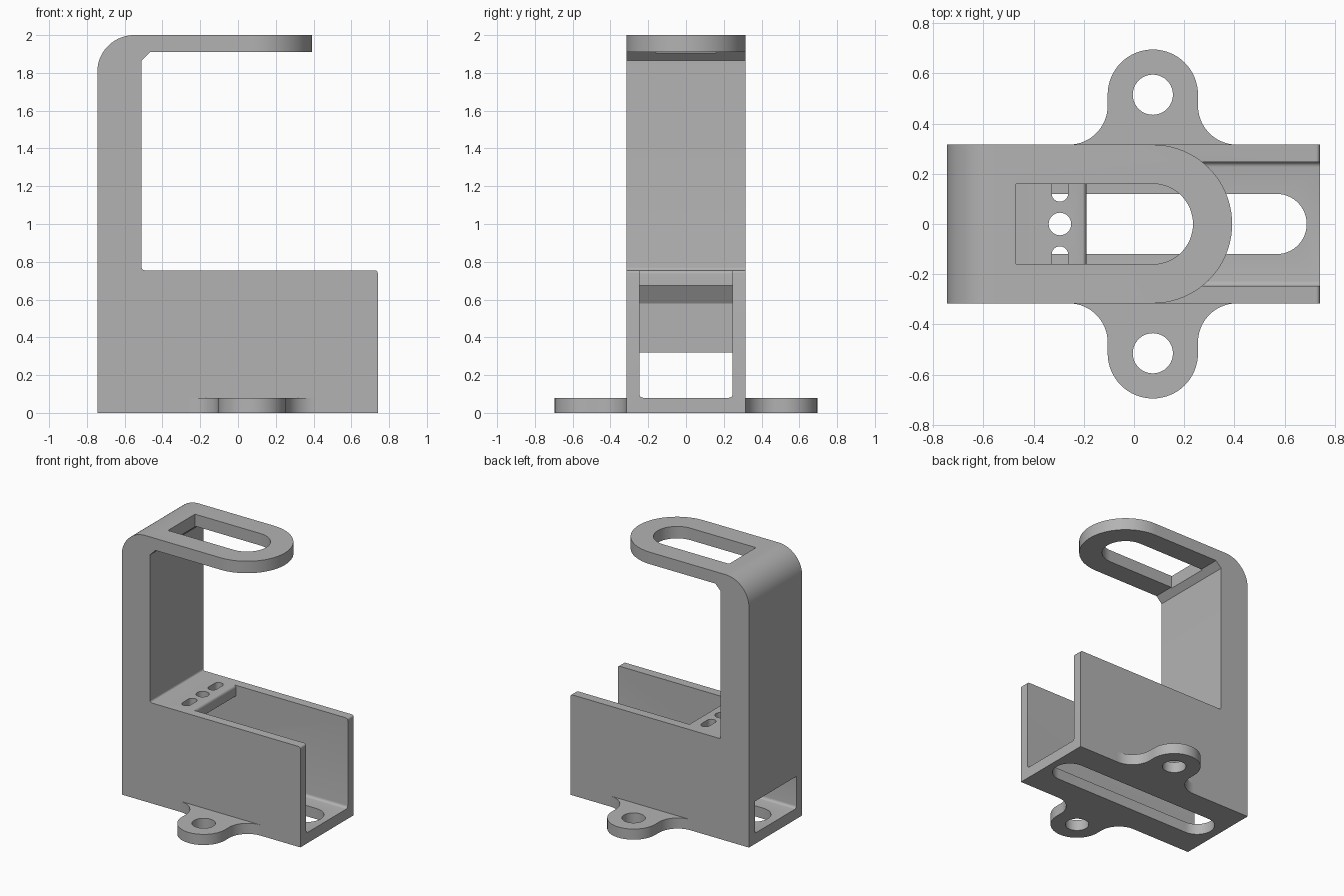
import bpy, bmesh, math
from mathutils import Vector

if "Cube" in bpy.data.objects:
    bpy.data.objects.remove(bpy.data.objects["Cube"])

grey = bpy.data.materials.new("plain grey")
grey.use_nodes = True
grey.diffuse_color = (0.45, 0.45, 0.45, 1)
grey.node_tree.nodes["Principled BSDF"].inputs["Base Color"].default_value = grey.diffuse_color


def rounded(corners):
    """Outline from (a, b, radius) corners, each radius turned into an arc."""
    out = []
    for i, corner in enumerate(corners):
        p = Vector(corner[:2])
        r = corner[2] if len(corner) > 2 else 0
        arc = [p]
        if r:
            u = (Vector(corners[i - 1][:2]) - p).normalized()
            v = (Vector(corners[(i + 1) % len(corners)][:2]) - p).normalized()
            half = u.angle(v) / 2
            c = p + (u + v).normalized() * r / math.sin(half)
            s, e = p + u * r / math.tan(half) - c, p + v * r / math.tan(half) - c
            start = math.atan2(s.y, s.x)
            sweep = math.remainder(math.atan2(e.y, e.x) - start, math.tau)
            n = max(3, round(abs(sweep) * r ** 0.5 * 24))
            arc = [c + r * Vector((math.cos(start + sweep * k / n),
                                   math.sin(start + sweep * k / n))) for k in range(n + 1)]
        out += [q for q in arc if not out or (q - out[-1]).length > 1e-4]
    if (out[0] - out[-1]).length < 1e-4:
        out.pop()
    return out


def slot(x0, x1, y0, y1, r0, r1):
    """Rectangle with separate end radii at its low-x and high-x ends."""
    return rounded([(x0, y0, r0), (x1, y0, r1), (x1, y1, r1), (x0, y1, r0)])


def prism(name, outline, axis, lo, hi):
    """Extrude an outline along y (outline in x, z) or z (outline in x, y)."""
    place = (lambda p, d: (p.x, d, p.y)) if axis == "y" else (lambda p, d: (p.x, p.y, d))
    bm = bmesh.new()
    rings = [[bm.verts.new(place(p, d)) for p in outline] for d in (lo, hi)]
    for ring in rings:
        bm.faces.new(ring)
    for i in range(len(outline)):
        bm.faces.new((rings[0][i - 1], rings[0][i], rings[1][i], rings[1][i - 1]))
    bmesh.ops.recalc_face_normals(bm, faces=bm.faces)
    mesh = bpy.data.meshes.new(name)
    bm.to_mesh(mesh)
    bm.free()
    mesh.materials.append(grey)
    obj = bpy.data.objects.new(name, mesh)
    bpy.context.collection.objects.link(obj)
    return obj


def activate(obj):
    bpy.ops.object.select_all(action="DESELECT")
    obj.select_set(True)
    bpy.context.view_layer.objects.active = obj


def cut(obj, cutter):
    mod = obj.modifiers.new("cut", "BOOLEAN")
    mod.operation, mod.solver, mod.object = "DIFFERENCE", "EXACT", cutter
    activate(obj)
    bpy.ops.object.modifier_apply(modifier=mod.name)
    bpy.data.objects.remove(cutter)


W, INNER, FLOOR, DECK = 0.316, 0.247, 0.08, 0.755
EAR_X, EAR_Y, EAR_R, FLARE = 0.075, 0.515, 0.18, 0.155

# Tray, column and top arm as one side profile
bracket = prism("bracket", rounded([
    (-0.745, 0), (0.74, 0), (0.74, DECK, 0.015), (-0.51, DECK, 0.015),
    (-0.51, 1.865), (-0.465, 1.91), (0.42, 1.91), (0.42, 2), (-0.745, 2, 0.195)]),
    "y", -W, W)

# Channel along the tray, with the rear opening and the underside of the deck
channel = prism("channel_cutter", rounded([
    (0.9, FLOOR), (0.9, 0.85), (-0.25, 0.85), (-0.25, DECK + 0.001),
    (-0.19, DECK + 0.001, 0.02), (-0.19, 0.675), (-0.45, 0.675), (-0.51, 0.58),
    (-0.51, 0.32), (-0.9, 0.32), (-0.9, FLOOR)]), "y", -INNER, INNER)
bm = bmesh.new()
bm.from_mesh(channel.data)
long_edges = [e for e in bm.edges
              if all(abs(v.co.z - FLOOR) < 1e-4 for v in e.verts)
              and abs(e.verts[0].co.y - e.verts[1].co.y) < 1e-4]
bmesh.ops.bevel(bm, geom=long_edges, offset=0.02, segments=4, profile=0.5, affect="EDGES")
bm.to_mesh(channel.data)
bm.free()
cut(bracket, channel)

# Rounded tip of the arm
tip = [Vector((EAR_X + W * math.sin(a), -W * math.cos(a)))
       for a in (math.pi * k / 40 for k in range(41))]
tip += [Vector(p) for p in ((EAR_X, 0.4), (0.5, 0.4), (0.5, -0.4), (EAR_X, -0.4))]
cut(bracket, prism("tip_cutter", tip, "z", 1.8, 2.1))

# Slots in the arm and floor
cut(bracket, prism("arm_slot_cutter", slot(-0.47, 0.235, -0.16, 0.16, 0, 0.16), "z", 1.88, 2.1))
cut(bracket, prism("floor_slot_cutter", slot(-0.68, 0.688, -0.12, 0.12, 0.12, 0.12), "z", -0.1, 0.2))

# Round hole and two short slots in the deck
for y, half_w, half_l in ((0, 0.045, 0.045), (0.155, 0.033, 0.066), (-0.155, 0.033, 0.066)):
    outline = slot(-0.295 - half_w, -0.295 + half_w, y - half_l, y + half_l, half_w, half_w)
    cut(bracket, prism("deck_hole_cutter", outline, "z", 0.62, 0.85))

# Flared screw ears, mirrored to both sides
ear = prism("mounting_ears", rounded([
    (EAR_X - EAR_R - FLARE - 0.01, W), (EAR_X - EAR_R, W, FLARE),
    (EAR_X - EAR_R, EAR_Y + EAR_R, EAR_R), (EAR_X + EAR_R, EAR_Y + EAR_R, EAR_R),
    (EAR_X + EAR_R, W, FLARE), (EAR_X + EAR_R + FLARE + 0.01, W)]), "z", 0, FLOOR)
cut(ear, prism("ear_hole_cutter",
               slot(EAR_X - 0.08, EAR_X + 0.08, EAR_Y - 0.08, EAR_Y + 0.08, 0.08, 0.08),
               "z", -0.1, 0.2))
mirror = ear.modifiers.new("mirror", "MIRROR")
mirror.use_axis = (False, True, False)
mirror.use_mirror_merge = False
activate(ear)
bpy.ops.object.modifier_apply(modifier=mirror.name)

for obj in (bracket, ear):
    activate(obj)
    bpy.ops.object.shade_smooth_by_angle(angle=math.radians(30))
